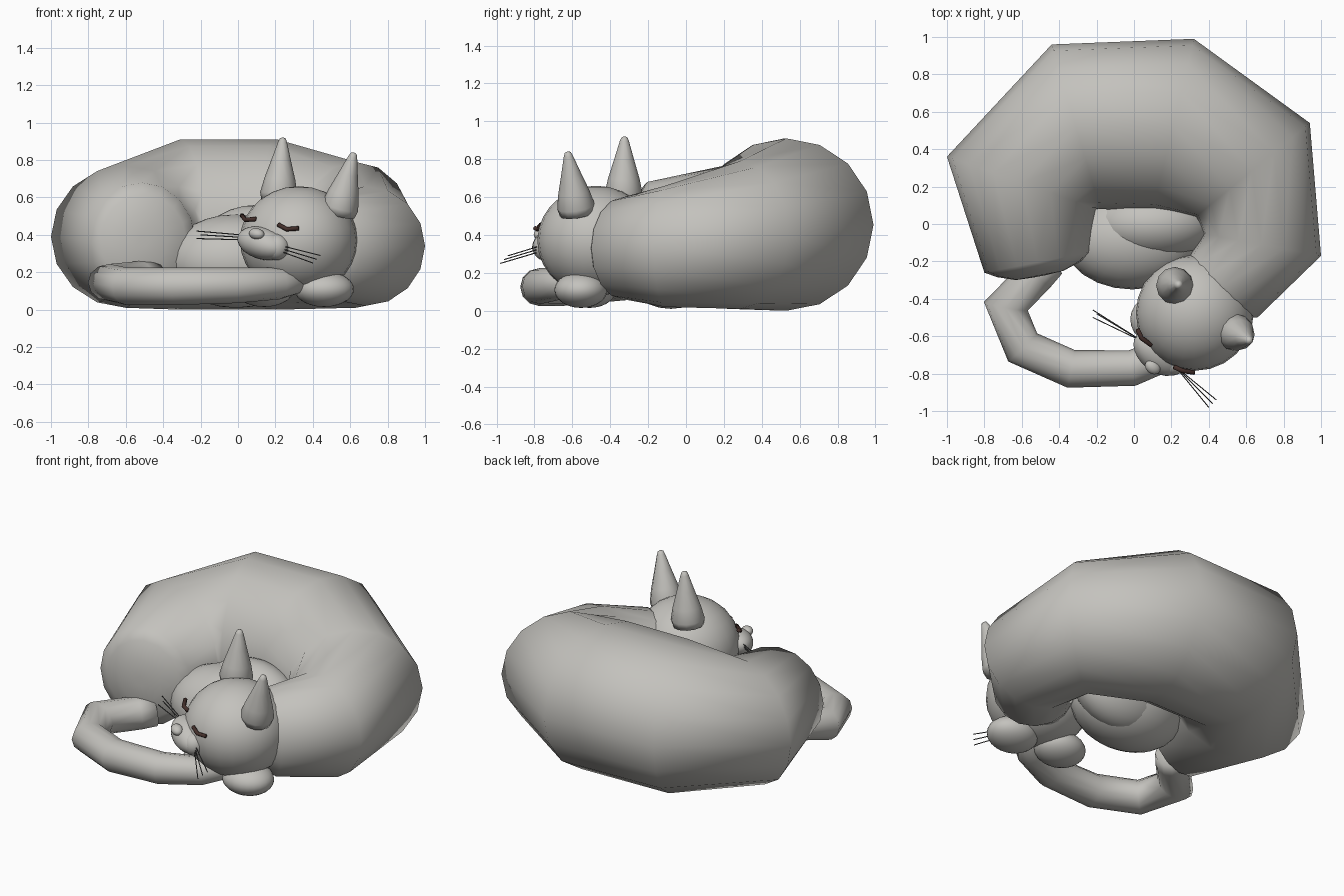
import bpy, bmesh, math
from mathutils import Vector

if "Cube" in bpy.data.objects:
    bpy.data.objects.remove(bpy.data.objects["Cube"], do_unlink=True)


def material(name, rgb):
    m = bpy.data.materials.new(name)
    m.use_nodes = True
    m.diffuse_color = (*rgb, 1)
    node = next(n for n in m.node_tree.nodes if n.type == 'BSDF_PRINCIPLED')
    node.inputs["Base Color"].default_value = (*rgb, 1)
    node.inputs["Roughness"].default_value = 0.7
    return m


FUR = material("warm_grey_fur", (0.55, 0.54, 0.51))
EYE = material("dark_brown_eyelid", (0.06, 0.03, 0.025))
WHISKER = material("dark_grey_whisker", (0.1, 0.1, 0.1))


def link_mesh(name, bm, mat):
    mesh = bpy.data.meshes.new(name)
    bmesh.ops.recalc_face_normals(bm, faces=bm.faces[:])
    for f in bm.faces:
        f.smooth = True
    bm.to_mesh(mesh)
    bm.free()
    mesh.materials.append(mat)
    ob = bpy.data.objects.new(name, mesh)
    bpy.context.collection.objects.link(ob)
    return ob


def ellipsoid(name, centre, radii, turn=(0, 0, 0), mat=FUR):
    bm = bmesh.new()
    bmesh.ops.create_uvsphere(bm, u_segments=24, v_segments=14, radius=1)
    ob = link_mesh(name, bm, mat)
    ob.location, ob.scale = centre, radii
    ob.rotation_euler = [math.radians(a) for a in turn]
    return ob


def loft(name, rings, mat=FUR):
    """Skin a list of equal-length closed rings and cap both ends."""
    bm = bmesh.new()
    loops = [[bm.verts.new(p) for p in ring] for ring in rings]
    n = len(loops[0])
    for a, b in zip(loops, loops[1:]):
        for i in range(n):
            j = (i + 1) % n
            bm.faces.new((a[i], a[j], b[j], b[i]))
    bm.faces.new(loops[0])
    bm.faces.new(loops[-1])
    return link_mesh(name, bm, mat)


def tube(name, points, radii, sides=12, mat=FUR):
    """Sweep circles along a path, mitred at the corners."""
    pts = [Vector(p) for p in points]
    if not isinstance(radii, (list, tuple)):
        radii = [radii] * len(pts)
    rings = []
    for k, p in enumerate(pts):
        before = (p - pts[k - 1]).normalized() if k else (pts[1] - p).normalized()
        after = (pts[k + 1] - p).normalized() if k + 1 < len(pts) else before
        t = (before + after).normalized()
        ref = Vector((0, 0, 1)) if abs(t.z) < 0.8 else Vector((0, 1, 0))
        u = t.cross(ref).normalized()
        v = u.cross(t)
        mitre = 1 / max(t.dot(before), 0.6)
        angles = [math.tau * i / sides for i in range(sides)]
        rings.append([p + radii[k] * (u * mitre * math.cos(a) + v * math.sin(a))
                      for a in angles])
    return loft(name, rings, mat)


# Curled body: outer point, inner point, bottom and top of each cross-section
stations = [
    ((-0.80, -0.26), (-0.23, -0.15), 0.06, 0.68),
    ((-1.00, 0.36), (-0.20, 0.08), 0.01, 0.77),
    ((-0.44, 0.96), (-0.18, 0.08), 0.00, 0.91),
    ((0.32, 0.99), (0.10, 0.07), 0.00, 0.91),
    ((0.94, 0.54), (0.32, 0.03), 0.01, 0.79),
    ((1.00, -0.17), (0.36, -0.05), 0.02, 0.66),
    ((0.66, -0.50), (0.30, -0.16), 0.06, 0.60),
]


def body_ring(station, scale=1.0, shift=(0, 0)):
    outer, inner, low, high = station
    o, i = Vector((*outer, 0)), Vector((*inner, 0))
    centre = (o + i) / 2 + Vector((*shift, (low + high) / 2))
    h = (o - i) / 2 * scale
    up = Vector((0, 0, (high - low) / 2 * scale))
    angles = [math.tau * k / 16 for k in range(16)]
    return [centre + h * math.cos(a) + up * math.sin(a) for a in angles]


rump = [body_ring(stations[0], s, (0.01, d))
        for s, d in ((0.1, -0.075), (0.45, -0.07), (0.8, -0.035))]
neck = [body_ring(stations[-1], 0.7, (-0.12, -0.06))]
loft("body", rump + [body_ring(s) for s in stations] + neck)

# Belly and chest filling the curl
ellipsoid("belly", (-0.01, -0.08, 0.26), (0.37, 0.27, 0.25))
ellipsoid("chest", (0.10, 0.00, 0.30), (0.33, 0.20, 0.26))

# Head, muzzle and nose
ellipsoid("head", (0.325, -0.475, 0.37), (0.315, 0.31, 0.29))
ellipsoid("neck", (0.40, -0.34, 0.35), (0.19, 0.19, 0.24))
ellipsoid("muzzle", (0.13, -0.69, 0.355), (0.155, 0.10, 0.085), (0, 14, -39))
ellipsoid("cheek", (0.205, -0.745, 0.335), (0.07, 0.065, 0.07))
ellipsoid("nose", (0.10, -0.765, 0.405), (0.045, 0.035, 0.03), (0, 10, -39))

# Ears
for side, base, tip in (("right", (0.215, -0.33, 0.58), (0.24, -0.325, 0.92)),
                        ("left", (0.535, -0.575, 0.51), (0.62, -0.625, 0.84))):
    b, t = Vector(base), Vector(tip)
    steps = (0, 0.12, 0.35, 0.65, 0.93, 0.985, 1)
    tube(side + "_ear", [b.lerp(t, s) for s in steps],
         (0.09, 0.10, 0.083, 0.052, 0.024, 0.016, 0.004))

# Closed eyelids
tube("right_eyelid", [(0.02, -0.565, 0.505), (0.04, -0.61, 0.48),
                      (0.095, -0.65, 0.485)], 0.012, 8, EYE)
tube("left_eyelid", [(0.215, -0.765, 0.455), (0.26, -0.785, 0.43),
                     (0.325, -0.795, 0.435)], 0.012, 8, EYE)

# Whiskers, three on each side
for k in (-1, 0, 1):
    tube("right_whisker", [(0.05, -0.63, 0.385 + 0.012 * k),
                           (-0.20 - 0.02 * abs(k), -0.48 + 0.02 * k, 0.40 + 0.02 * k)],
         0.003, 5, WHISKER)
    tube("left_whisker", [(0.22, -0.76, 0.33 + 0.015 * k),
                          (0.42 + 0.02 * k, -0.96 + 0.02 * k, 0.27 + 0.02 * k)],
         0.003, 5, WHISKER)

# Tail wrapped round to the front
tube("tail", [(-0.46, -0.20, 0.17), (-0.52, -0.27, 0.16), (-0.685, -0.44, 0.145),
              (-0.595, -0.66, 0.125), (-0.335, -0.775, 0.125), (-0.01, -0.77, 0.13),
              (0.22, -0.68, 0.14), (0.32, -0.60, 0.145), (0.36, -0.57, 0.145)],
     (0.10, 0.10, 0.10, 0.10, 0.10, 0.095, 0.085, 0.06, 0.01))

# Front paws
ellipsoid("left_paw", (0.46, -0.555, 0.11), (0.16, 0.14, 0.095))
ellipsoid("right_paw", (0.14, -0.51, 0.11), (0.16, 0.14, 0.095))
